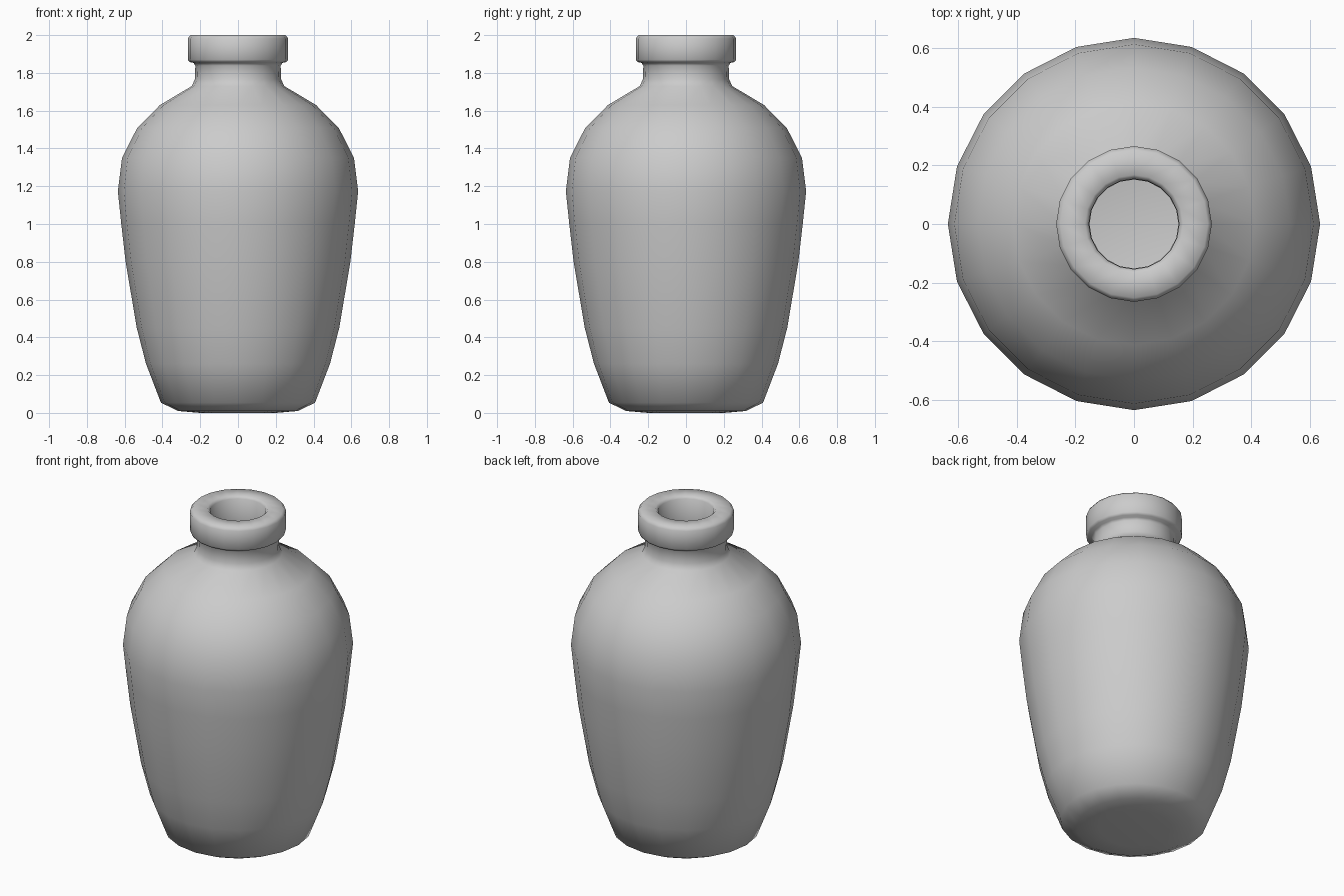
import bpy, bmesh
from math import cos, sin, pi, radians

if "Cube" in bpy.data.objects:
    bpy.data.objects.remove(bpy.data.objects["Cube"])

SIDES = 20

# Outer wall, from the foot up to the lip: (radius, height)
outer = [(0.20, 0.0), (0.317, 0.01), (0.408, 0.054), (0.487, 0.26), (0.536, 0.45),
         (0.595, 0.80), (0.618, 1.0), (0.636, 1.173), (0.614, 1.35), (0.534, 1.508),
         (0.413, 1.63), (0.245, 1.73), (0.228, 1.767), (0.226, 1.838), (0.235, 1.853),
         (0.256, 1.857), (0.266, 1.87), (0.266, 1.982), (0.252, 2.0)]
# Inner wall, from the lip down to the floor
inner = [(0.168, 2.0), (0.154, 1.985), (0.152, 1.74), (0.20, 1.67), (0.36, 1.57),
         (0.47, 1.46), (0.54, 1.33), (0.56, 1.17), (0.52, 0.80), (0.46, 0.45),
         (0.41, 0.26), (0.35, 0.10), (0.28, 0.07)]


def lathe(name, profile):
    bm = bmesh.new()
    rings = [[bm.verts.new((r * cos(2 * pi * i / SIDES), r * sin(2 * pi * i / SIDES), z))
              for i in range(SIDES)] for r, z in profile]
    for a, b in zip(rings, rings[1:]):
        for i in range(SIDES):
            j = (i + 1) % SIDES
            bm.faces.new((a[i], a[j], b[j], b[i]))
    # Underside and inner floor
    bm.faces.new(rings[0][::-1])
    bm.faces.new(rings[-1])
    mesh = bpy.data.meshes.new(name)
    bm.to_mesh(mesh)
    bm.free()
    obj = bpy.data.objects.new(name, mesh)
    bpy.context.collection.objects.link(obj)
    bpy.context.view_layer.objects.active = obj
    obj.select_set(True)
    bpy.ops.object.shade_smooth_by_angle(angle=radians(65))
    return obj


# Hollow jar turned in one piece
lathe("jar", outer + inner)
